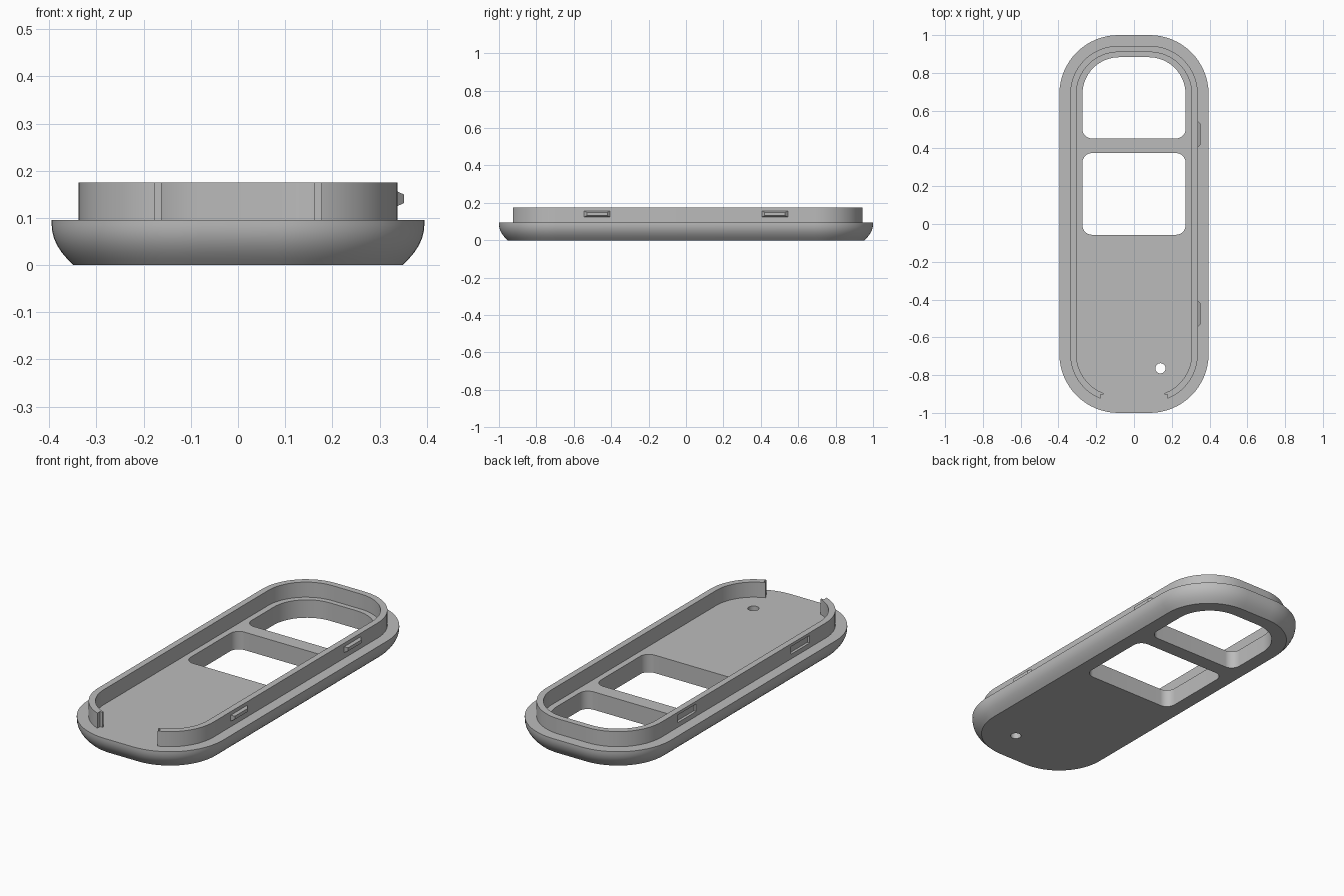
import bpy
import bmesh
from math import radians, sin, cos

if "Cube" in bpy.data.objects:
    bpy.data.objects.remove(bpy.data.objects["Cube"], do_unlink=True)

grey = bpy.data.materials.new("plain grey")
grey.use_nodes = True
grey.diffuse_color = (0.5, 0.5, 0.5, 1)
grey.node_tree.nodes["Principled BSDF"].inputs["Base Color"].default_value = (0.5, 0.5, 0.5, 1)

FLOOR, TOP = 0.095, 0.175


def outline(x0, x1, y0, y1, r_front, r_back, steps=16):
    """Rounded rectangle, counter-clockwise, with separate front and back radii."""
    pts = []
    corners = ((x1 - r_back, y1 - r_back, r_back, 0), (x0 + r_back, y1 - r_back, r_back, 90),
               (x0 + r_front, y0 + r_front, r_front, 180), (x1 - r_front, y0 + r_front, r_front, 270))
    for cx, cy, r, start in corners:
        for i in range(steps + 1):
            a = radians(start + 90 * i / steps)
            pts.append((cx + r * cos(a), cy + r * sin(a)))
    return pts


def loft(name, layers):
    """Solid through stacked outlines, given as (points, z) from bottom to top."""
    bm = bmesh.new()
    rings = [[bm.verts.new((x, y, z)) for x, y in pts] for pts, z in layers]
    n = len(rings[0])
    for low, high in zip(rings, rings[1:]):
        for i in range(n):
            j = (i + 1) % n
            bm.faces.new((low[i], low[j], high[j], high[i]))
    bm.faces.new(rings[0][::-1])
    bm.faces.new(rings[-1])
    mesh = bpy.data.meshes.new(name)
    bm.to_mesh(mesh)
    bm.free()
    obj = bpy.data.objects.new(name, mesh)
    bpy.context.collection.objects.link(obj)
    mesh.materials.append(grey)
    return obj


def prism(name, pts, z0, z1):
    return loft(name, [(pts, z0), (pts, z1)])


def box(name, x0, x1, y0, y1, z0, z1):
    return prism(name, [(x0, y0), (x1, y0), (x1, y1), (x0, y1)], z0, z1)


def cut(obj, cutter):
    cutter.hide_render = True
    mod = obj.modifiers.new("cut", 'BOOLEAN')
    mod.operation, mod.solver, mod.object = 'DIFFERENCE', 'EXACT', cutter
    bpy.context.view_layer.objects.active = obj
    bpy.ops.object.modifier_apply(modifier=mod.name)
    bpy.data.objects.remove(cutter, do_unlink=True)


def smooth(obj):
    bpy.ops.object.select_all(action='DESELECT')
    obj.select_set(True)
    bpy.context.view_layer.objects.active = obj
    bpy.ops.object.shade_smooth_by_angle(angle=radians(30))


def inset(d):
    """Body outline moved inward by d."""
    return outline(-0.395 + d, 0.395 - d, -1 + d, 1 - d, 0.312 - d, 0.312 - d)


# Cover plate with a rounded lower edge
profile = [(0.046, 0), (0.033, 0.013), (0.021, 0.027), (0.012, 0.041),
           (0.005, 0.056), (0.001, 0.072), (0, 0.085), (0, FLOOR)]
plate = loft("cover_plate", [(inset(d), z) for d, z in profile])

# Two windows and a small round hole through the plate
cut(plate, prism("back_window", outline(-0.273, 0.273, 0.453, 0.883, 0.05, 0.195), -0.1, 0.3))
cut(plate, prism("middle_window", outline(-0.273, 0.273, -0.057, 0.375, 0.05, 0.05), -0.1, 0.3))
cut(plate, prism("round_hole", outline(0.113, 0.167, -0.791, -0.737, 0.0269, 0.0269, 8), -0.1, 0.3))
smooth(plate)

# Raised lip, open at the front
lip = prism("raised_lip", inset(0.057), FLOOR, TOP)
cut(lip, prism("lip_inside", inset(0.09), 0, 0.3))
cut(lip, box("front_gap", -0.162, 0.162, -1.1, -0.7, 0, 0.3))
cut(lip, box("front_gap_step", -0.177, 0.177, -1.1, -0.902, 0, 0.3))

# Shallow catch pockets on one side of the lip
for y in (-0.475, 0.475):
    cut(lip, box("catch_pocket", -0.4, -0.324, y - 0.078, y + 0.078, 0.12, 0.16))
smooth(lip)

# Tapered snap catches on the other side
for label, y in (("front", -0.475), ("back", 0.475)):
    catch = box(label + "_snap_catch", 0.33, 0.352, y - 0.078, y + 0.078, 0.121, 0.16)
    for v in catch.data.vertices:
        if v.co.x > 0.34:
            v.co.y = y + (v.co.y - y) * 0.7
            v.co.z = 0.1405 + (v.co.z - 0.1405) * 0.45
